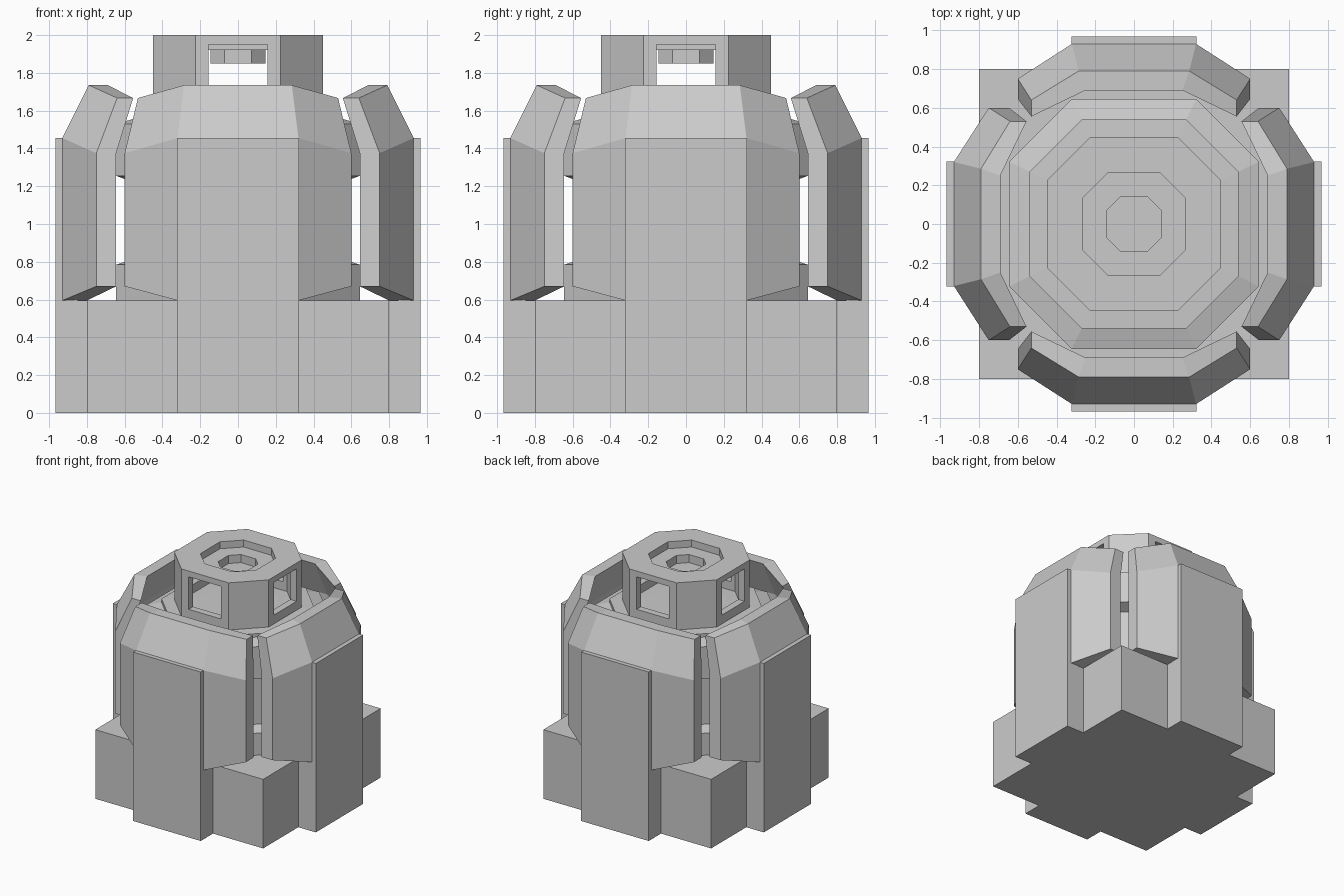
import bpy, bmesh, math
from mathutils import Matrix

if "Cube" in bpy.data.objects:
    bpy.data.objects.remove(bpy.data.objects["Cube"])


def finish(name, bm):
    bmesh.ops.recalc_face_normals(bm, faces=bm.faces[:])
    me = bpy.data.meshes.new(name)
    bm.to_mesh(me)
    bm.free()
    ob = bpy.data.objects.new(name, me)
    bpy.context.collection.objects.link(ob)
    return ob


def box(name, x0, x1, y0, y1, z0, z1, turn=0):
    bm = bmesh.new()
    bmesh.ops.create_cube(bm, size=1)
    for v in bm.verts:
        v.co.x = x0 if v.co.x < 0 else x1
        v.co.y = y0 if v.co.y < 0 else y1
        v.co.z = z0 if v.co.z < 0 else z1
    bm.transform(Matrix.Rotation(turn * math.pi / 2, 4, 'Z'))
    return finish(name, bm)


def loft(name, rings, closed_rows, turn=0):
    """Skin a list of closed rings; join last to first or cap both ends."""
    bm = bmesh.new()
    rows = [[bm.verts.new(p) for p in r] for r in rings]
    pairs = list(zip(rows, rows[1:]))
    if closed_rows:
        pairs.append((rows[-1], rows[0]))
    else:
        bm.faces.new(rows[0])
        bm.faces.new(rows[-1])
    n = len(rows[0])
    for a, b in pairs:
        for i in range(n):
            j = (i + 1) % n
            bm.faces.new((a[i], a[j], b[j], b[i]))
    bm.transform(Matrix.Rotation(turn * math.pi / 2, 4, 'Z'))
    return finish(name, bm)


def octagon(r, z):
    h = r / 2
    return [(r, -h, z), (r, h, z), (h, r, z), (-h, r, z),
            (-r, h, z), (-r, -h, z), (-h, -r, z), (h, -r, z)]


def oct_lathe(name, profile, closed=False):
    return loft(name, [octagon(r, z) for r, z in profile], closed)


# Square plinth
box("plinth", -.8, .8, -.8, .8, 0, .595)

# Stepped octagonal core with a narrow waist
oct_lathe("core", [(.645, .5), (.645, .785), (.55, .815), (.55, 1.22),
                   (.645, 1.255), (.645, 1.53), (.54, 1.56), (.54, 1.59),
                   (.3, 1.60)])

# Shell section: (side, depth, z), outer bottom up and over to inner bottom
centre = [(.32, .93, .595), (.32, .93, 1.455), (.285, .79, 1.735),
          (.25, .69, 1.735), (.29, .80, 1.44), (.29, .80, .595)]
wing = [(.6, .75, .67), (.6, .75, 1.375), (.53, .64, 1.667),
        (.53, .555, 1.667), (.6, .645, 1.375), (.6, .645, .67)]


def section(points, sign):
    return [(sign * s, -d, z) for s, d, z in points]


# Four curved shells, each with a flat buttress in front
for k in range(4):
    loft(f"shell_{k}", [section(wing, -1), section(centre, -1),
                        section(centre, 1), section(wing, 1)], False, k)
    box(f"buttress_{k}", -.322, .322, -.967, -.85, 0, 1.455, k)
    box(f"plinth_arm_{k}", -.322, .322, -.967, -.7, 0, .595, k)

# Top housing: hollow octagonal wall with an open roof
housing = oct_lathe("top_housing", [(.45, 1.58), (.45, 2), (.265, 2),
                                    (.265, 1.92), (.39, 1.92), (.39, 1.58)], True)

# Windows cut through the four straight sides
for k in range(4):
    cutter = box("window_cutter", -.155, .155, -.6, -.33, 1.67, 1.95, k)
    cutter.hide_render = True
    mod = housing.modifiers.new("window", 'BOOLEAN')
    mod.operation = 'DIFFERENCE'
    mod.solver = 'EXACT'
    mod.object = cutter
    bpy.context.view_layer.objects.active = housing
    bpy.ops.object.modifier_apply(modifier=mod.name)
    bpy.data.objects.remove(cutter)

# Recessed tray with a central pit hanging below the roof
oct_lathe("roof_tray", [(.145, 1.85), (.145, 1.92), (.27, 1.92), (.27, 1.94),
                        (.14, 1.94), (.14, 1.87)])
